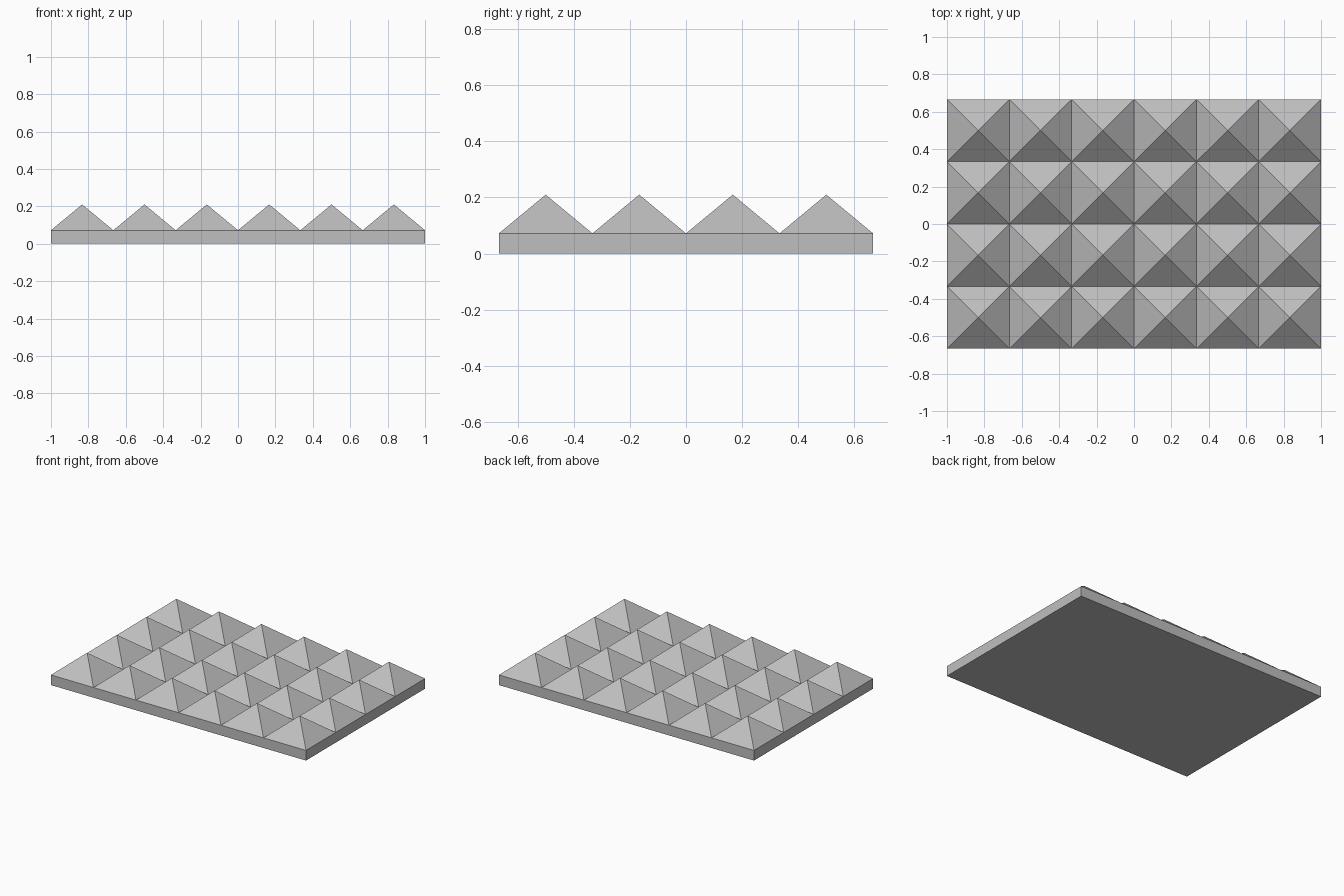
import bpy
import bmesh
from mathutils import Matrix

if "Cube" in bpy.data.objects:
    bpy.data.objects.remove(bpy.data.objects["Cube"], do_unlink=True)

COLS, ROWS = 6, 4
CELL = 2 / COLS
WIDTH, DEPTH = COLS * CELL, ROWS * CELL
BASE_TOP, PEAK = 0.072, 0.21

grey = bpy.data.materials.new("foam_grey")
grey.use_nodes = True
colour = (0.52, 0.52, 0.52, 1)
grey.diffuse_color = colour
grey.node_tree.nodes["Principled BSDF"].inputs["Base Color"].default_value = colour


def add_object(name, bm):
    mesh = bpy.data.meshes.new(name)
    bm.to_mesh(mesh)
    bm.free()
    mesh.materials.append(grey)
    obj = bpy.data.objects.new(name, mesh)
    bpy.context.collection.objects.link(obj)
    return obj


# Flat backing slab, open on top where the pyramids cover it
bm = bmesh.new()
bmesh.ops.create_cube(bm, size=1)
bmesh.ops.scale(bm, vec=(WIDTH, DEPTH, BASE_TOP), verts=bm.verts)
bmesh.ops.translate(bm, vec=(0, 0, BASE_TOP / 2), verts=bm.verts)
bm.normal_update()
top = [f for f in bm.faces if f.normal.z > 0.9]
bmesh.ops.delete(bm, geom=top, context="FACES_ONLY")
add_object("base_slab", bm)

# Sheet of square pyramids: each grid cell is poked and its centre raised
bm = bmesh.new()
bmesh.ops.create_grid(bm, x_segments=COLS, y_segments=ROWS, size=1,
                      matrix=Matrix.Translation((0, 0, BASE_TOP)))
bmesh.ops.scale(bm, vec=(WIDTH / 2, DEPTH / 2, 1), verts=bm.verts)
tips = bmesh.ops.poke(bm, faces=bm.faces[:])["verts"]
for tip in tips:
    tip.co.z = PEAK
bmesh.ops.recalc_face_normals(bm, faces=bm.faces[:])
bm.normal_update()
if sum(f.normal.z for f in bm.faces) < 0:
    bmesh.ops.reverse_faces(bm, faces=bm.faces[:])
add_object("pyramid_sheet", bm)
